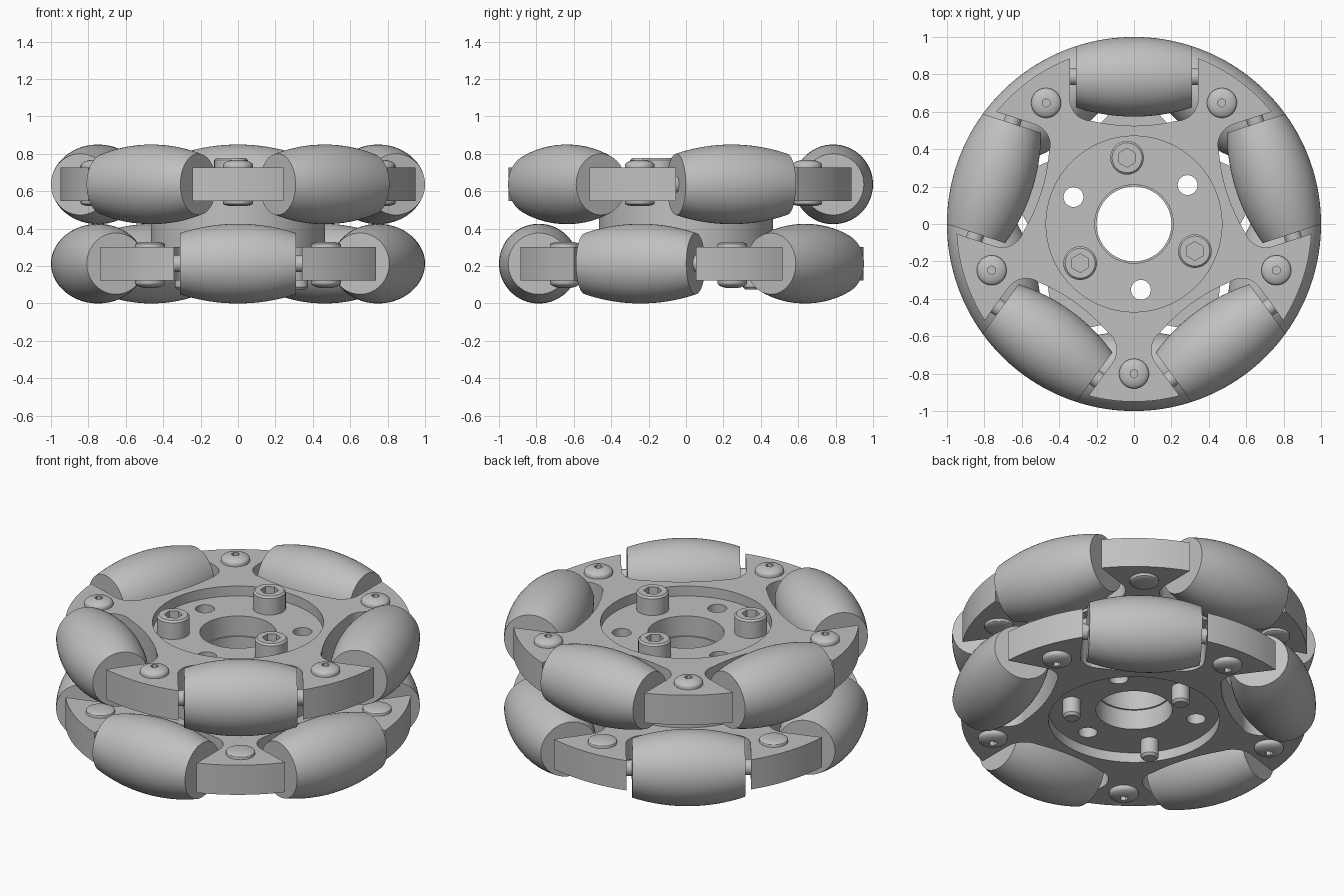
import bpy, bmesh
from math import sin, cos, asin, sqrt, pi, radians, tau
from mathutils import Matrix, Vector

cube = bpy.data.objects.get("Cube")
if cube:
    bpy.data.objects.remove(cube, do_unlink=True)

AXIS_R, ROLLER_R, ROLLER_HALF = 0.787, 0.213, 0.31   # roller axis radius, girth, half length
WALL, ARM_R, HALF = 0.343, 0.95, 0.09                # pocket wall, arm radius, half thickness
LOW, HIGH = 0.213, 0.637                             # layer centre heights

grey = bpy.data.materials.new("plain_grey")
grey.use_nodes = True
grey.diffuse_color = (0.53, 0.53, 0.53, 1)
grey.node_tree.nodes["Principled BSDF"].inputs["Base Color"].default_value = grey.diffuse_color


def add(name, mesh, matrix=Matrix()):
    ob = bpy.data.objects.new(name, mesh)
    bpy.context.collection.objects.link(ob)
    ob.matrix_world = matrix
    return ob


def select(ob):
    bpy.ops.object.select_all(action='DESELECT')
    ob.select_set(True)
    bpy.context.view_layer.objects.active = ob


def smooth(ob):
    select(ob)
    bpy.ops.object.shade_smooth_by_angle(angle=radians(30))
    return ob


def finish(name, bm):
    bmesh.ops.recalc_face_normals(bm, faces=bm.faces)
    mesh = bpy.data.meshes.new(name)
    bm.to_mesh(mesh)
    bm.free()
    mesh.materials.append(grey)
    return mesh


def lathe(name, profile, steps=48):
    """Closed solid from (radius, height) points turned about z."""
    bm = bmesh.new()
    vs = [bm.verts.new((r, 0, z)) for r, z in profile]
    es = [bm.edges.new(pair) for pair in zip(vs, vs[1:])]
    bmesh.ops.spin(bm, geom=vs + es, cent=(0, 0, 0), axis=(0, 0, 1), angle=tau, steps=steps)
    bmesh.ops.remove_doubles(bm, verts=bm.verts, dist=1e-5)
    return finish(name, bm)


def cut(ob, radius, z0, z1, x=0, y=0, sides=64):
    """Subtract an upright prism from an object."""
    bm = bmesh.new()
    bmesh.ops.create_cone(bm, cap_ends=True, segments=sides, radius1=radius, radius2=radius,
                          depth=z1 - z0, matrix=Matrix.Translation((x, y, (z0 + z1) / 2)))
    cutter = add("cutter", finish("cutter", bm))
    cutter.hide_render = True
    mod = ob.modifiers.new("cut", 'BOOLEAN')
    mod.operation, mod.solver, mod.object = 'DIFFERENCE', 'EXACT', cutter
    select(ob)
    bpy.ops.object.modifier_apply(modifier=mod.name)
    bpy.data.objects.remove(cutter, do_unlink=True)


def polar(r, degrees):
    return r * cos(radians(degrees)), r * sin(radians(degrees))


def plate(name, z, phase):
    """Five-armed plate with rounded pockets for the rollers."""
    half = []                                        # half a pocket: (radial, tangential)
    fx, fy = 0.23, 0.67
    for i in range(7):
        half.append((0.525 + 1 - sqrt(1 - (fx * i / 6) ** 2), fx * i / 6))
    for i in range(1, 9):
        a = i / 8 * pi / 2
        half.append((fy - 0.118 * cos(a), fx + (WALL - fx) * sin(a)))
    half.append((sqrt(ARM_R ** 2 - WALL ** 2), WALL))
    pocket = [(n, -t) for n, t in reversed(half[1:])] + half
    edge = asin(WALL / ARM_R)
    gap = tau / 5 - 2 * edge
    arc = [(ARM_R * cos(edge + gap * i / 10), ARM_R * sin(edge + gap * i / 10)) for i in range(1, 10)]
    bm = bmesh.new()
    ring = []
    for k in range(5):
        turn = Matrix.Rotation(radians(phase + 72 * k), 3, 'Z')
        ring += [bm.verts.new(turn @ Vector((x, y, z - HALF))) for x, y in pocket + arc]
    face = bm.faces.new(ring)
    top = bmesh.ops.extrude_face_region(bm, geom=[face])
    bmesh.ops.translate(bm, vec=(0, 0, 2 * HALF),
                        verts=[g for g in top["geom"] if isinstance(g, bmesh.types.BMVert)])
    return add(name, finish(name, bm))


# Shared meshes
N = 16
barrel = [(sqrt(1 - t * t) - 1 + ROLLER_R, t)
          for t in (ROLLER_HALF * (2 * i / N - 1) for i in range(N + 1))]
roller = lathe("roller", [(0, -ROLLER_HALF)] + barrel + [(0, ROLLER_HALF)], 64)
axle = lathe("axle", [(0, -0.36), (0.045, -0.36), (0.045, 0.36), (0, 0.36)], 24)


def dome(name, height):
    pts = [(0.08, -0.01), (0.08, 0.012)]
    pts += [(0.08 * cos(a), 0.012 + (height - 0.012) * sin(a))
            for a in (i / 6 * radians(70) for i in range(1, 7))]
    return lathe(name, [(0, -0.01)] + pts + [(0, pts[-1][1])], 32)


plain_dome = dome("plain_rivet_head", 0.028)
probe = add("socket_rivet_head", dome("socket_rivet_head", 0.042))
cut(probe, 0.023, 0.015, 0.1, sides=6)
socket_dome = probe.data
bpy.data.objects.remove(probe, do_unlink=True)

# Two roller layers; outward heads have sockets
for label, z, phase, out in (("lower", LOW, -90, -1), ("upper", HIGH, 90, 1)):
    body = plate(label + "_plate", z, phase)
    face = z + out * HALF
    floor = face - out * 0.06
    cut(body, 0.47, min(floor, floor + out * 0.2), max(floor, floor + out * 0.2), sides=96)
    cut(body, 0.21, z - 0.3, z + 0.3)
    for k in range(3):
        cut(body, 0.053, z - 0.3, z + 0.3, *polar(0.354, 36 + 120 * k), sides=32)
    smooth(body)
    for k in range(5):
        turn = Matrix.Rotation(radians(phase + 72 * k), 4, 'Z')
        lay = turn @ Matrix.Translation((AXIS_R, 0, z)) @ Matrix.Rotation(pi / 2, 4, 'X')
        smooth(add(label + "_roller", roller, lay))
        smooth(add(label + "_axle", axle, lay))
        x, y = polar(0.8, phase + 36 + 72 * k)
        for side in (1, -1):
            flip = Matrix.Rotation(0 if side > 0 else pi, 4, 'X')
            spot = Matrix.Translation((x, y, z + side * HALF)) @ flip
            mesh = socket_dome if side == out else plain_dome
            smooth(add(label + "_rivet_head", mesh, spot))

# Central spacer between the plates
z0, z1 = LOW + HALF, HIGH - HALF
spacer = add("hub_spacer", lathe("hub_spacer", [(0, z0), (0.465, z0), (0.465, z1), (0, z1)], 96))
cut(spacer, 0.2, 0, 1)
for k in range(3):
    cut(spacer, 0.053, 0, 1, *polar(0.354, 36 + 120 * k), sides=32)
smooth(spacer)

# Cap screws clamping the hub
base, top, tip = HIGH + HALF - 0.06, 0.777, 0.075
screw = add("hub_screw", lathe("hub_screw", [
    (0, tip), (0.038, tip), (0.05, tip + 0.014), (0.05, base), (0.09, base),
    (0.09, top - 0.01), (0.08, top), (0, top)], 32))
cut(screw, 0.05, top - 0.06, top + 0.1, sides=6)
for k in range(3):
    x, y = polar(0.356, 96 + 120 * k)
    ob = screw if k == 0 else add("hub_screw", screw.data)
    ob.matrix_world = Matrix.Translation((x, y, 0))
    smooth(ob)
